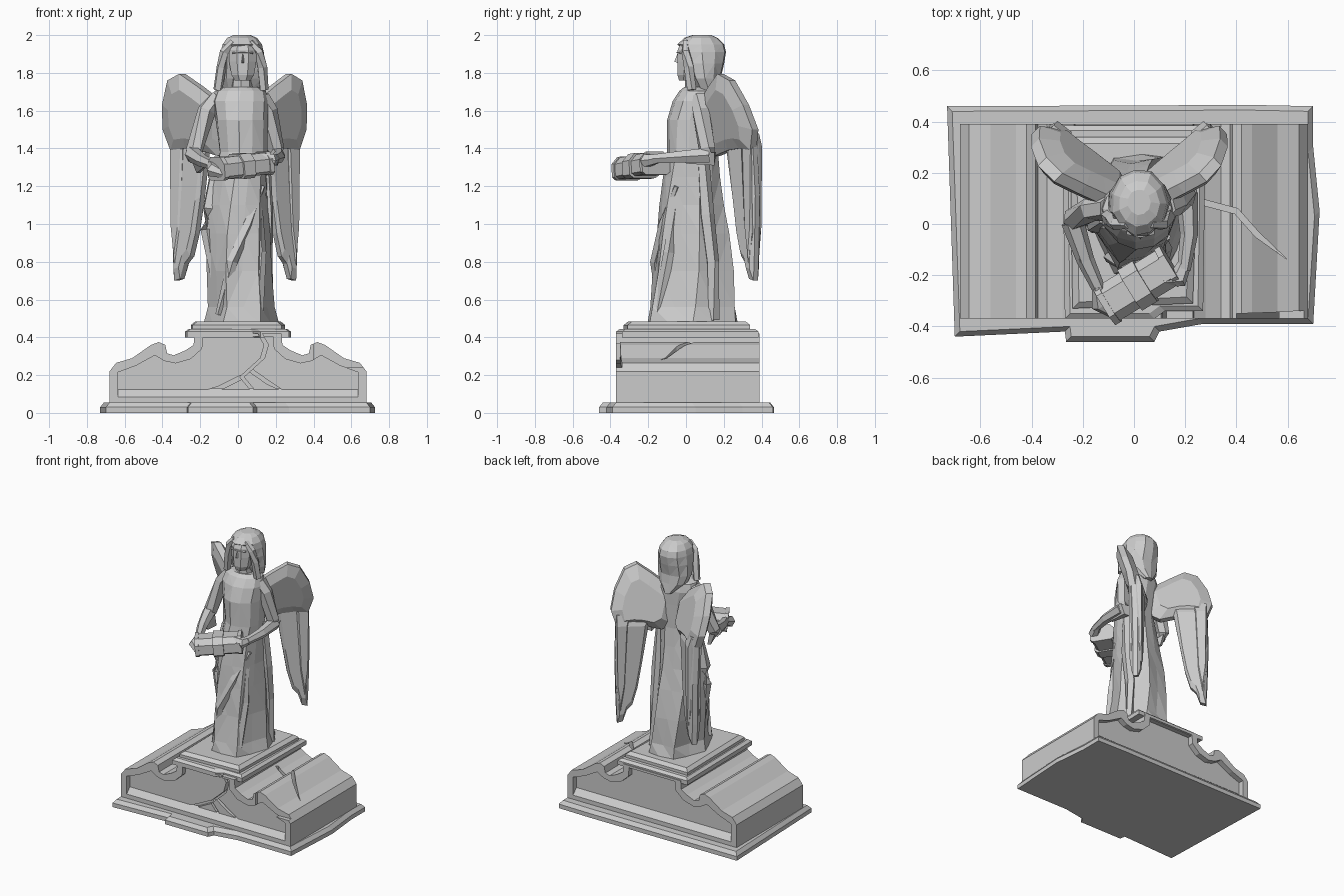
import bpy, bmesh, math, random
from mathutils import Vector

random.seed(4)


def loft(name, rings, tri=False):
    bm = bmesh.new()
    vs = [[bm.verts.new(p) for p in r] for r in rings]
    n = len(vs[0])
    for a, b in zip(vs, vs[1:]):
        for i in range(n):
            j = (i + 1) % n
            bm.faces.new((a[i], a[j], b[j], b[i]))
    bm.faces.new(vs[0][::-1])
    bm.faces.new(vs[-1])
    if tri:
        bmesh.ops.triangulate(bm, faces=[f for f in bm.faces if len(f.verts) == 4])
    bmesh.ops.recalc_face_normals(bm, faces=bm.faces[:])
    me = bpy.data.meshes.new(name)
    bm.to_mesh(me)
    bm.free()
    ob = bpy.data.objects.new(name, me)
    bpy.context.collection.objects.link(ob)
    return ob


def prism(name, pts, axis, lo, hi):
    put = (lambda a, b, h: (a, h, b)) if axis == 'y' else (lambda a, b, h: (a, b, h))
    return loft(name, [[put(a, b, h) for a, b in pts] for h in (lo, hi)])


def ellipse(z, cx, cy, rx, ry, n, fold=0, front=-9, turn=0):
    pts = []
    for i in range(n):
        t = 2 * math.pi * i / n + turn
        k = 1 + fold * ((-1) ** i) * random.uniform(0.5, 1)
        pts.append((cx + rx * k * math.cos(t), max(front, cy + ry * k * math.sin(t)), z))
    return pts


def tube(name, path, radii, n=6):
    path = [Vector(p) for p in path]
    rings = []
    for i, p in enumerate(path):
        d = path[min(i + 1, len(path) - 1)] - path[max(i - 1, 0)]
        q = d.to_track_quat('Z', 'Y')
        rings.append([p + q @ Vector((radii[i] * math.cos(6.2832 * k / n),
                                      radii[i] * math.sin(6.2832 * k / n), 0)) for k in range(n)])
    return loft(name, rings)


def cut(ob, cutter):
    m = ob.modifiers.new("cut", 'BOOLEAN')
    m.operation, m.solver, m.object = 'DIFFERENCE', 'EXACT', cutter
    bpy.context.view_layer.objects.active = ob
    bpy.ops.object.modifier_apply(modifier=m.name)
    bpy.data.objects.remove(cutter)


def crack(ob, line, off, axis, lo, hi):
    ends = [(a + off[0], b + off[1]) for a, b in line[:-1]]
    back = [(a - off[0], b - off[1]) for a, b in line[:-1]]
    cut(ob, prism("crack_cutter", ends + [line[-1]] + back[::-1], axis, lo, hi))


def step(name, pts, z0, z1, z2, inset):
    small = [(a - math.copysign(inset, a), b - math.copysign(inset, b)) for a, b in pts]
    return loft(name, [[(a, b, z) for a, b in p] for p, z in ((pts, z0), (pts, z1), (small, z2))])


# Ground slab with shifted, broken front edge
slab = [(-.70, -.44), (-.27, -.42), (-.265, -.46), (.08, -.46), (.10, -.42), (.27, -.39),
        (.70, -.39), (.725, .05), (.70, .30), (.70, .46), (.46, .465), (-.73, .46)]
step("ground_slab", slab, 0, .03, .055, .02)

# Scrolled pedestal body, with sunk panels front and back
half = [(.68, .05), (.68, .22), (.645, .265), (.56, .29), (.46, .36), (.42, .375), (.385, .36),
        (.375, .315), (.34, .305), (.28, .33), (.235, .36), (.23, .42)]
body = prism("pedestal_body", half + [(-x, z) for x, z in half[::-1]], 'y', -.37, .39)
panel = [(.635, .085), (.635, .215), (.54, .25), (.44, .305), (.39, .275), (.33, .262),
         (.25, .285), (.19, .34), (.185, .405)]
panel = panel + [(-x, z) for x, z in panel[::-1]]
cut(body, prism("front_panel_cutter", panel, 'y', -.6, -.335))
cut(body, prism("back_panel_cutter", panel, 'y', .35, .6))
crack(body, [(.10, .45), (.15, .36), (.13, .29), (.02, .19), (.07, .13), (.10, .03)],
      (.011, 0), 'y', -.6, -.28)
crack(body, [(.02, .19), (-.10, .13), (-.21, .10), (-.27, .04)], (-.006, .009), 'y', -.6, -.30)
crack(body, [(.06, .23), (.16, .16), (.27, .10)], (.006, .008), 'y', -.6, -.30)
crack(body, [(.25, .09), (.40, .05), (.48, -.04), (.60, -.14)], (.006, .01), 'z', .27, .6)
# Broken front end of the right scroll
cut(body, prism("chip_cutter", [(.40, -.5), (.8, -.5), (.8, -.33), (.55, -.345), (.40, -.35)], 'z', .24, .6))
# Sloped foot moulding along the panels
for y0, y1, nm in ((-.37, -.33, "front_foot"), (.39, .345, "back_foot")):
    loft(nm, [[(x, y0, .05), (x, y0, .085), (x, y1, .13), (x, y1, .05)] for x in (-.65, .65)])

# Stepped plinth
p1 = [(-.27, -.37), (.08, -.37), (.12, -.34), (.27, -.34), (.28, .385), (-.28, .385)]
p2 = [(-.24, -.33), (.23, -.31), (.25, .34), (-.25, .34)]
step("plinth_lower", p1, .40, .43, .445, .02)
step("plinth_upper", p2, .43, .465, .485, .025)

# Robe: folded skirt narrowing to a plain torso
robe = [(.47, .02, .035, .19, .25, .07), (.56, .02, .035, .165, .235, .10),
        (.75, .005, .04, .16, .215, .10), (.95, .0, .035, .16, .19, .09),
        (1.1, .005, .03, .15, .17, .07), (1.25, .015, .03, .14, .15, .04),
        (1.38, .03, .035, .13, .135, .02), (1.55, .02, .035, .14, .135, .01),
        (1.65, .012, .05, .15, .12, .01), (1.705, .012, .06, .135, .095, 0),
        (1.725, .015, .06, .09, .07, 0)]
loft("robe", [ellipse(z, cx, cy, rx, ry, 12, f, turn=i * .06)
              for i, (z, cx, cy, rx, ry, f) in enumerate(robe)], tri=True)
# Hanging cloth folds
for nm, path, r in (
        ("left_fold", [(-.12, .02, 1.32), (-.15, .0, 1.08), (-.165, .0, .97), (-.11, -.03, .6)], [.02, .04, .035, .01]),
        ("right_fold", [(.14, .09, 1.38), (.15, .11, 1.05), (.15, .14, .8), (.16, .15, .49)], [.03, .04, .035, .03]),
        ("front_fold", [(.13, -.05, 1.2), (.05, -.12, 1.0), (-.03, -.16, .8), (-.10, -.13, .52)], [.015, .03, .03, .02]),
        ("hip_fold", [(.11, -.06, 1.1), (.12, -.09, .85), (.10, -.15, .49)], [.02, .03, .035])):
    tube(nm, path, r, 5)

# Arms, sleeves and hands
tube("left_upper_arm", [(-.10, .06, 1.67), (-.165, .06, 1.60), (-.235, .02, 1.38), (-.235, -.02, 1.34)], [.05, .05, .045, .03])
tube("left_forearm", [(-.24, .01, 1.37), (-.19, -.14, 1.335), (-.13, -.27, 1.31)], [.045, .035, .025])
tube("left_hand", [(-.14, -.24, 1.32), (-.13, -.31, 1.285), (-.07, -.355, 1.26)], [.025, .04, .02])
tube("right_upper_arm", [(.12, .07, 1.67), (.16, .08, 1.60), (.20, .11, 1.40), (.20, .12, 1.34)], [.05, .05, .045, .03])
tube("right_forearm", [(.205, .12, 1.365), (.215, -.04, 1.355), (.195, -.18, 1.345)], [.045, .035, .026])
tube("right_hand", [(.20, -.15, 1.345), (.175, -.21, 1.335), (.11, -.22, 1.36)], [.026, .04, .02])
# Open sleeve cuff under each elbow
loft("left_sleeve", [[(-.27, .03, 1.40), (-.23, .05, 1.40), (-.18, -.14, 1.36), (-.21, -.15, 1.36)],
                     [(-.22, .03, 1.27), (-.20, .04, 1.27), (-.17, -.10, 1.30), (-.18, -.10, 1.30)]])
loft("right_sleeve", [[(.24, .15, 1.38), (.18, .16, 1.38), (.19, -.02, 1.37), (.23, -.02, 1.37)],
                      [(.21, .15, 1.31), (.17, .15, 1.31), (.19, .0, 1.32), (.21, .0, 1.32)]])

# Casket with a centre band and two end rims
profile = [(-.08, -.045), (-.06, -.06), (.06, -.06), (.08, -.045), (.08, .02), (.045, .055), (-.045, .055), (-.08, .02)]
for nm, a, b, k in (("casket", -.145, .145, 1), ("casket_band", -.035, .035, 1.16),
                    ("casket_end_left", -.155, -.13, 1.08), ("casket_end_right", .13, .155, 1.08)):
    ob = loft(nm, [[(x, y * k, z * k) for y, z in profile] for x in (a, b)])
    ob.location = (.015, -.24, 1.31)
    ob.rotation_euler = (0, -.10, .55)

# Head, neck, face and hair
tube("neck", [(.02, .06, 1.66), (.022, .045, 1.80)], [.065, .05], 7)
loft("face", [ellipse(z, .025, cy, rx, ry, 8, turn=.3927) for z, cy, rx, ry in
              ((1.76, .005, .045, .045), (1.79, .012, .065, .062), (1.86, .015, .078, .065),
               (1.92, .02, .08, .07), (1.955, .03, .07, .065))])
loft("nose", [[(.025, -.046, 1.90), (.019, -.04, 1.895), (.031, -.04, 1.895)],
              [(.025, -.062, 1.86), (.015, -.04, 1.85), (.035, -.04, 1.85)]])
loft("brow", [[(x, y - .006, z), (x, y + .03, z + .014), (x, y + .03, z - .01)]
              for x, y, z in ((-.03, -.035, 1.905), (.025, -.048, 1.908), (.08, -.035, 1.905))])
loft("hair", [ellipse(z, .02, cy, rx, ry, 11, .02, fr) for z, cy, rx, ry, fr in
              ((1.64, .17, .03, .03, -9), (1.71, .12, .105, .07, .05), (1.77, .10, .125, .085, .03),
               (1.85, .09, .122, .115, .01), (1.91, .085, .115, .13, .0), (1.95, .08, .105, .125, -.05),
               (1.985, .08, .08, .09, -9), (2.0, .085, .045, .05, -9))], tri=True)
for s, nm in ((-1, "left"), (1, "right")):
    tube(nm + "_hair_lock", [(.02 + s * .045, .0, 1.965), (.02 + s * .092, .0, 1.91),
                             (.02 + s * .108, .015, 1.83), (.015 + s * .122, .03, 1.71)], [.018, .025, .027, .025], 5)


# Wings: u runs from the spine outward, the top leans forward
def wing_part(name, outline, edge, mid, side, shrink=.65, back=0):
    grow = 1.1 if side < 0 else 1.0
    cu = sum(p[0] for p in outline) / len(outline)
    cz = sum(p[1] for p in outline) / len(outline)
    rings = []
    for k, t in ((shrink, mid), (1, edge), (1, -edge), (shrink, -mid)):
        ring = []
        for u, z in outline:
            u, z = cu + (u - cu) * k, cz + (z - cz) * k
            x = .055 + .285 * u + .67 * t
            y = .14 + back + .24 * u - .74 * t - .40 * max(0, z - 1.45)
            ring.append((side * x * grow, y, z))
        rings.append(ring)
    loft(name, rings)


covert = [(-.1, 1.60), (.2, 1.67), (.45, 1.73), (.75, 1.795), (.95, 1.76), (1.04, 1.63),
          (1.03, 1.50), (.9, 1.39), (.65, 1.40), (.4, 1.39), (.1, 1.36), (-.1, 1.40)]
blade = [(.28, 1.5), (.90, 1.5), (.89, 1.15), (.87, .85), (.85, .70), (.75, .71),
         (.68, .79), (.58, .83), (.49, .95), (.40, 1.15)]
feather = [(.66, 1.48), (.88, 1.48), (.86, .95), (.80, .76), (.72, .95)]
for side, nm in ((-1, "left"), (1, "right")):
    wing_part(nm + "_wing_covert", covert, .022, .055, side)
    wing_part(nm + "_wing_blade", blade, .016, .034, side, .8, .025)
    wing_part(nm + "_wing_outer_feather", feather, .03, .042, side, .8, .025)
